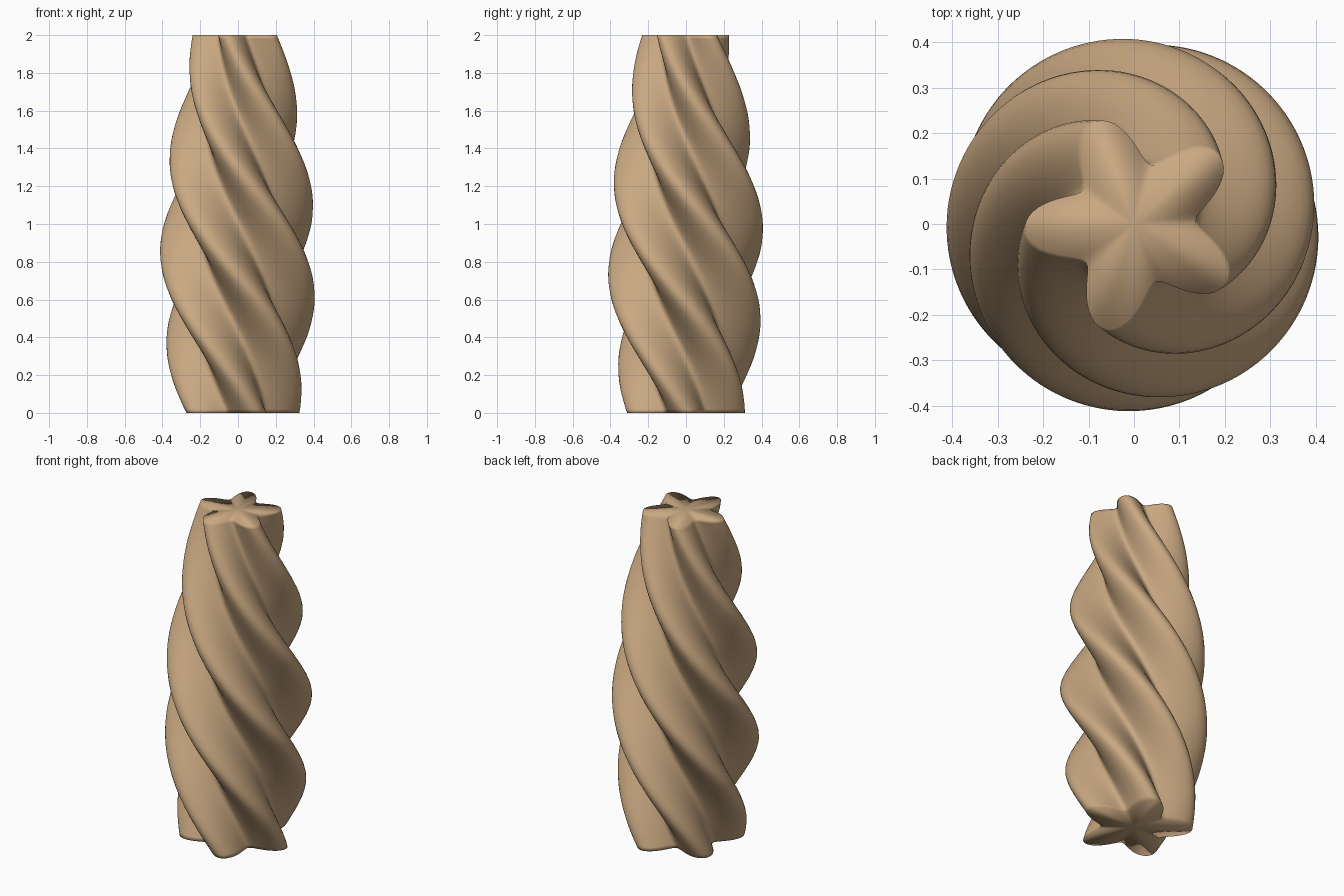
import bpy, bmesh, math

if "Cube" in bpy.data.objects:
    bpy.data.objects.remove(bpy.data.objects["Cube"])

HEIGHT = 2.0
LOBES = 5
SIDES = 120               # points around the star section
RINGS = 100               # steps up the column
TWIST = math.radians(-250)


def tip_radius(t):
    """Tapered column with a bulging middle, t runs from 0 to 1."""
    return (0.325 - 0.085 * t) * (1 + 0.44 * math.sin(math.pi * t))


def ring(bm, t):
    """One twisted five-lobed section."""
    mean = tip_radius(t) / 1.28
    verts = []
    for i in range(SIDES):
        a = 2 * math.pi * i / SIDES
        r = mean * (1 + 0.28 * math.cos(LOBES * a))
        b = a + TWIST * t
        verts.append(bm.verts.new((r * math.cos(b), r * math.sin(b), HEIGHT * t)))
    return verts


bm = bmesh.new()
rings = [ring(bm, k / RINGS) for k in range(RINGS + 1)]

# Fluted wall
for low, high in zip(rings, rings[1:]):
    for i in range(SIDES):
        j = (i + 1) % SIDES
        bm.faces.new((low[i], low[j], high[j], high[i]))

# Flat end caps as fans
bottom = bm.verts.new((0, 0, 0))
top = bm.verts.new((0, 0, HEIGHT))
for i in range(SIDES):
    j = (i + 1) % SIDES
    bm.faces.new((bottom, rings[0][j], rings[0][i]))
    bm.faces.new((top, rings[-1][i], rings[-1][j]))

# Smooth shading runs over the rims too
for f in bm.faces:
    f.smooth = True

mesh = bpy.data.meshes.new("twisted_column")
bm.to_mesh(mesh)
bm.free()

tan = bpy.data.materials.new("tan")
tan.diffuse_color = (0.58, 0.39, 0.22, 1)
tan.use_nodes = True
tan.node_tree.nodes["Principled BSDF"].inputs["Base Color"].default_value = tan.diffuse_color
mesh.materials.append(tan)

column = bpy.data.objects.new("twisted_column", mesh)
bpy.context.collection.objects.link(column)
